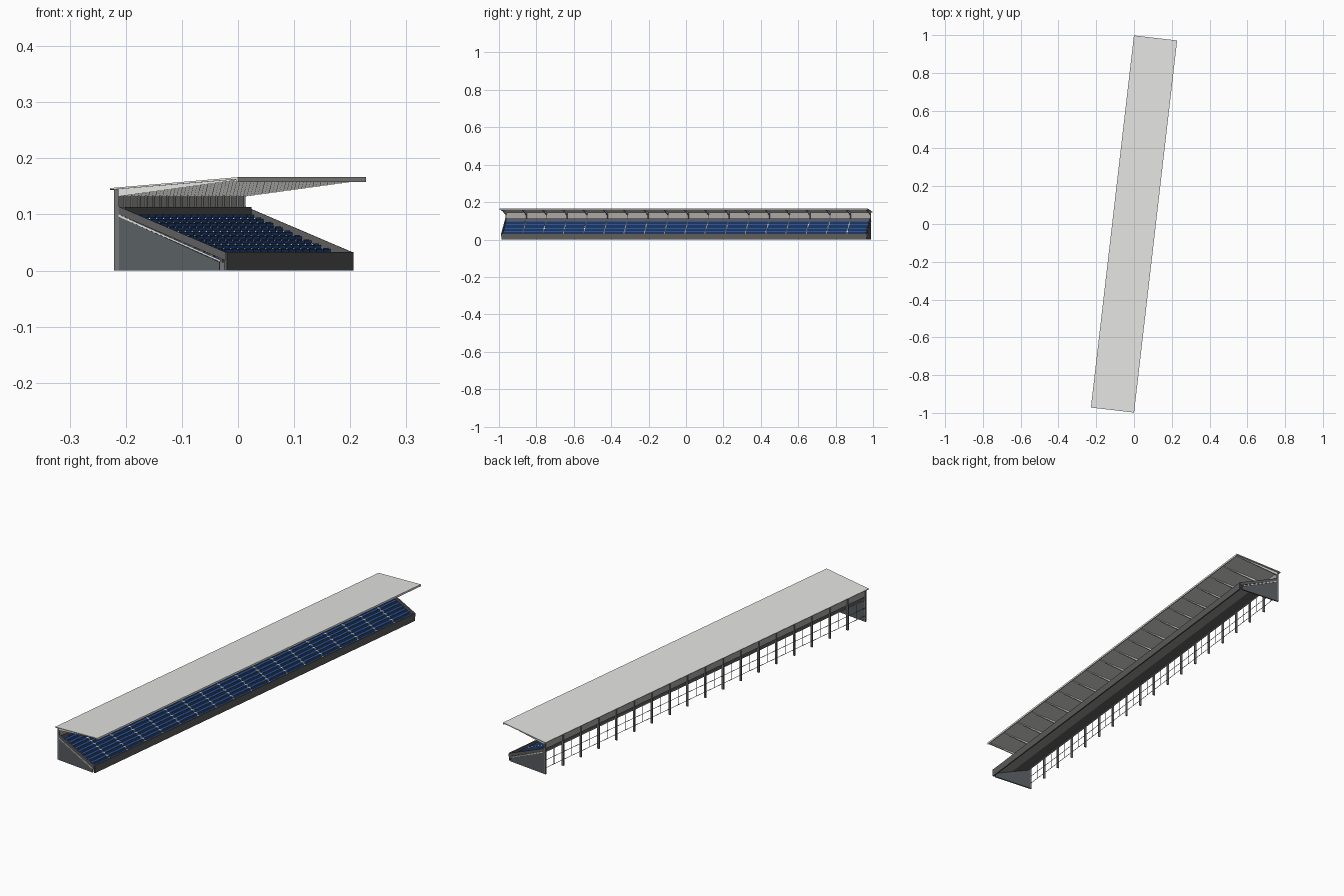
import bpy, bmesh, math

if "Cube" in bpy.data.objects:
    bpy.data.objects.remove(bpy.data.objects["Cube"], do_unlink=True)

TURN = math.radians(-6.6)
FRAMES, PITCH = 19, 0.109
HALF = PITCH * (FRAMES - 1) / 2
ROWS, RUN, RISE = 10, 0.0172, 0.0077
FRONT_X, FIRST_Z = 0.086, 0.022


def material(name, r, g, b):
    m = bpy.data.materials.new(name)
    m.use_nodes = True
    m.diffuse_color = (r, g, b, 1)
    m.node_tree.nodes["Principled BSDF"].inputs["Base Color"].default_value = (r, g, b, 1)
    return m


light = material("light_grey", 0.77, 0.77, 0.75)
concrete = material("concrete_grey", 0.28, 0.28, 0.27)
steel = material("steel_grey", 0.17, 0.175, 0.18)
dark = material("dark_grey", 0.11, 0.11, 0.11)
slate = material("slate_grey", 0.1, 0.113, 0.12)
warm = material("warm_grey", 0.41, 0.385, 0.37)
blue = material("seat_blue", 0.025, 0.085, 0.29)


def prisms(name, mat, profile, spans):
    """Extrude an x-z profile along the stand, once for each (start, end) span."""
    bm = bmesh.new()
    for y0, y1 in spans:
        a = [bm.verts.new((x, y0, z)) for x, z in profile]
        b = [bm.verts.new((x, y1, z)) for x, z in profile]
        bm.faces.new(a)
        bm.faces.new(b[::-1])
        for i in range(len(a)):
            j = (i + 1) % len(a)
            bm.faces.new((a[i], b[i], b[j], a[j]))
    bmesh.ops.recalc_face_normals(bm, faces=bm.faces)
    mesh = bpy.data.meshes.new(name)
    bm.to_mesh(mesh)
    bm.free()
    mesh.materials.append(mat)
    ob = bpy.data.objects.new(name, mesh)
    ob.rotation_euler.z = TURN
    bpy.context.collection.objects.link(ob)
    return ob


def rect(x0, x1, z0, z1):
    return [(x0, z0), (x1, z0), (x1, z1), (x0, z1)]


def array(ob, count, offset):
    mod = ob.modifiers.new("repeat", 'ARRAY')
    mod.count = count
    mod.use_relative_offset = False
    mod.use_constant_offset = True
    mod.constant_offset_displace = offset


def steps(lift, depth):
    """Stepped tier profile with a sloping underside."""
    pts = []
    for i in range(ROWS):
        z = FIRST_Z + i * RISE + lift
        pts += [(FRONT_X - i * RUN, z), (FRONT_X - (i + 1) * RUN, z)]
    back_x, back_z = pts[-1]
    return pts + [(back_x, back_z - depth), (FRONT_X, FIRST_Z - depth)]


ys = [-HALF + i * PITCH for i in range(FRAMES)]
full = [(-HALF, HALF)]


def at_frames(width, places=ys):
    return [(y - width / 2, y + width / 2) for y in places]


# Tier: treads, soffit, aisles
prisms("tread_slab", dark, steps(0, 0.006), full)
prisms("tier_soffit", concrete, [(0.086, 0.014), (0.086, 0.018), (-0.1, 0.098), (-0.1, 0.093)], full)
prisms("aisle_steps", light, steps(0.003, 0.005), at_frames(0.006, ys[1:-1]))

# Seats: one row in one bay, repeated up the tier and along the stand
sx, sz = FRONT_X - RUN, FIRST_Z
seats = prisms("seat_rows", blue,
               [(sx, sz), (sx + 0.0145, sz), (sx + 0.0145, sz + 0.003), (sx + 0.002, sz + 0.003),
                (sx + 0.001, sz + 0.0085), (sx, sz + 0.0085)],
               [(-HALF + 0.003, -HALF + PITCH - 0.003)])
array(seats, ROWS, (-RUN, 0, RISE))
array(seats, FRAMES - 1, (0, PITCH, 0))

# Front barrier, rear walkway and rear screen wall
prisms("front_wall", dark, rect(0.088, 0.0935, 0, 0.033), full)
prisms("walkway_edge", dark, rect(-0.1, -0.089, 0.093, 0.113), full)
prisms("rear_screen", warm, rect(-0.106, -0.103, 0.112, 0.147), full)

# End walls with a pale stringer and a sloping parapet
ends = at_frames(0.006, [-HALF, HALF])
prisms("end_walls", slate, [(-0.1, 0), (0.081, 0), (0.081, 0.015), (-0.1, 0.096)], ends)
prisms("end_stringers", light, [(0.083, 0.015), (0.083, 0.0185), (-0.1, 0.1), (-0.1, 0.096)],
       at_frames(0.009, [-HALF, HALF]))
prisms("end_parapets", dark, [(0.091, 0.018), (0.091, 0.033), (-0.1, 0.114), (-0.1, 0.1)], ends)

# Rear frames: columns, rails and mid posts
prisms("rear_columns", steel, rect(-0.109, -0.1, 0, 0.145), at_frames(0.006))
for label, z in (("lower", 0.025), ("upper", 0.06)):
    prisms(label + "_rail", steel, rect(-0.105, -0.1035, z, z + 0.0015), full)
prisms("mid_posts", steel, rect(-0.105, -0.1035, 0.025, 0.096),
       at_frames(0.0015, [y + PITCH / 2 for y in ys[:-1]]))

# Roof: tapered cantilever beams, sheet and front fascia
prisms("roof_beams", light, [(-0.108, 0.131), (0.09, 0.158), (0.108, 0.1605), (0.108, 0.1635), (-0.108, 0.1455)],
       at_frames(0.005))
prisms("roof", light, [(-0.115, 0.144), (0.111, 0.1625), (0.111, 0.158), (0.115, 0.158),
                       (0.115, 0.1665), (-0.115, 0.147)], [(-0.9915, 0.9915)])
